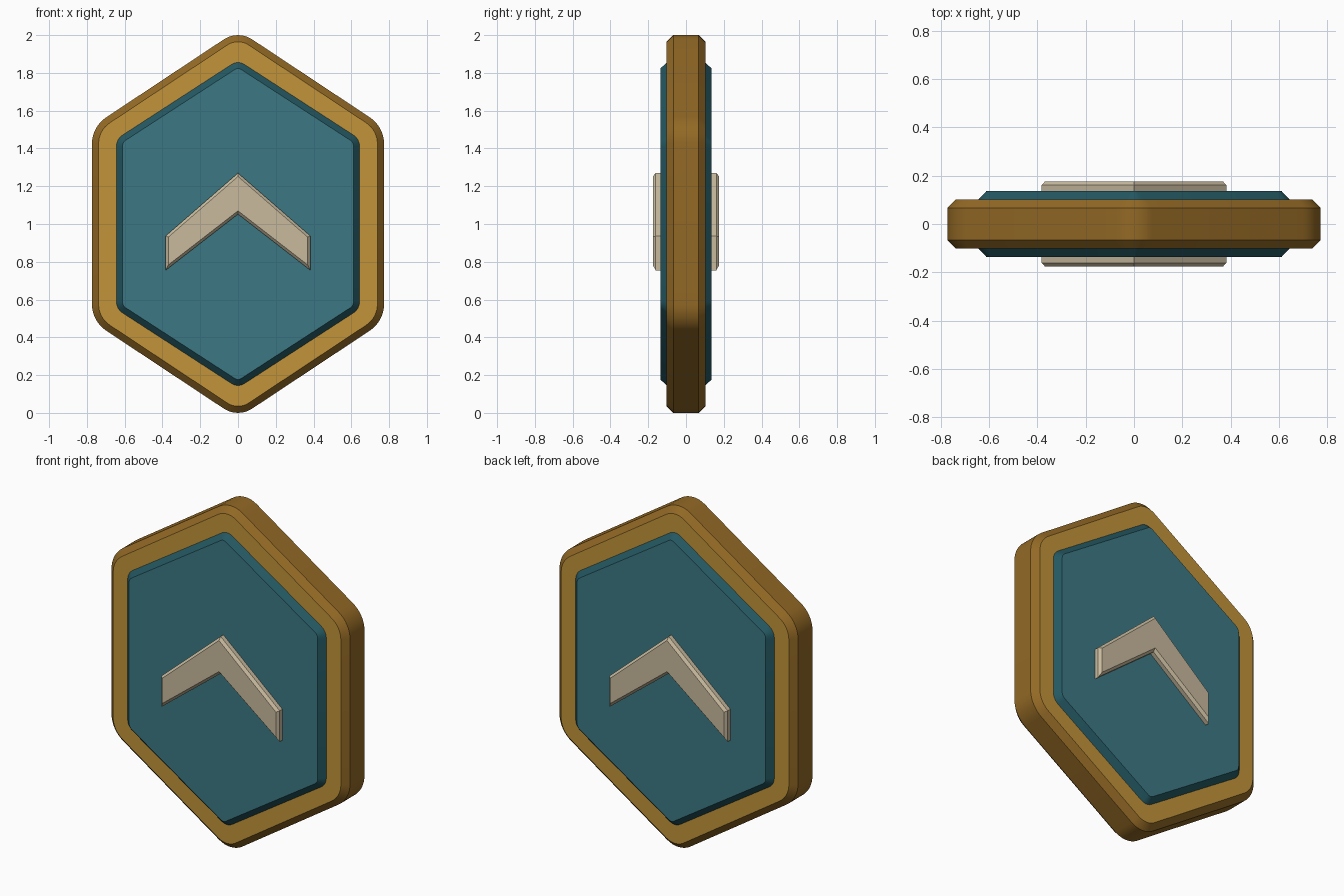
import bpy, bmesh, math
from mathutils import Vector

if "Cube" in bpy.data.objects:
    bpy.data.objects.remove(bpy.data.objects["Cube"])


def srgb(r, g, b):
    f = lambda c: c / 12.92 if c <= 0.04045 else ((c + 0.055) / 1.055) ** 2.4
    return (f(r / 255), f(g / 255), f(b / 255), 1)


def material(name, rgb):
    m = bpy.data.materials.new(name)
    m.diffuse_color = srgb(*rgb)
    m.use_nodes = True
    m.node_tree.nodes["Principled BSDF"].inputs["Base Color"].default_value = m.diffuse_color
    return m


gold = material("gold face", (194, 148, 57))
bronze = material("bronze rim", (147, 105, 37))
teal = material("teal face", (60, 121, 132))
dark_teal = material("dark teal edge", (36, 88, 98))
stone = material("pale stone", (200, 186, 158))


def outline(corners, inset, cut, steps):
    """Inset a counter-clockwise polygon and round its corners."""
    pts = [Vector(c) for c in corners]
    out = []
    for i, p in enumerate(pts):
        a = (p - pts[i - 1]).normalized()
        b = (pts[(i + 1) % len(pts)] - p).normalized()
        na, nb = Vector((-a.y, a.x)), Vector((-b.y, b.x))
        q = p + (na + nb) * (inset / (1 + na.dot(nb)))
        half = math.atan2(a.x * b.y - a.y * b.x, a.dot(b)) / 2
        t = cut - inset * math.tan(half)
        if cut <= 0 or t <= 0:
            out.append(q)
            continue
        r = t / math.tan(half)
        centre = q - a * t + na * r
        start = math.atan2(-na.y, -na.x)
        for k in range(steps + 1):
            ang = start + 2 * half * k / steps
            out.append(centre + Vector((math.cos(ang), math.sin(ang))) * r)
    return out


def slab(name, corners, edge, depth, chamfer, cut, steps, face_mat, rim_mat):
    """Chamfered plate, same on front and back."""
    bm = bmesh.new()
    rings = []
    for y, inset in ((-depth, chamfer), (-edge, 0), (edge, 0), (depth, chamfer)):
        rings.append([bm.verts.new((p.x, y, p.y))
                      for p in outline(corners, inset, cut, steps)])
    n = len(rings[0])
    for r0, r1 in zip(rings, rings[1:]):
        for i in range(n):
            j = (i + 1) % n
            bm.faces.new((r0[i], r0[j], r1[j], r1[i])).material_index = 1
    bm.faces.new(rings[0])
    bm.faces.new(rings[-1][::-1])
    bmesh.ops.recalc_face_normals(bm, faces=bm.faces)
    me = bpy.data.meshes.new(name)
    bm.to_mesh(me)
    bm.free()
    me.materials.append(face_mat)
    me.materials.append(rim_mat)
    ob = bpy.data.objects.new(name, me)
    bpy.context.collection.objects.link(ob)
    bpy.ops.object.select_all(action='DESELECT')
    ob.select_set(True)
    bpy.context.view_layer.objects.active = ob
    bpy.ops.object.shade_smooth_by_angle(angle=math.radians(30))
    return ob


def hexagon(w, side, apex):
    return [(w, 1 - side), (w, 1 + side), (0, 1 + apex),
            (-w, 1 + side), (-w, 1 - side), (0, 1 - apex)]


# thick rounded frame
slab("frame", hexagon(0.773, 0.515, 1.027), 0.067, 0.102, 0.035, 0.09, 8, gold, bronze)
# raised panel on both sides
slab("panel", hexagon(0.645, 0.45, 0.868), 0.101, 0.136, 0.033, 0.04, 5, teal, dark_teal)
# chevron passing through both sides
slab("chevron", [(0.383, 0.755), (0.383, 0.937), (0, 1.27),
                 (-0.383, 0.937), (-0.383, 0.755), (0, 1.052)],
     0.161, 0.176, 0.014, 0, 1, stone, stone)
